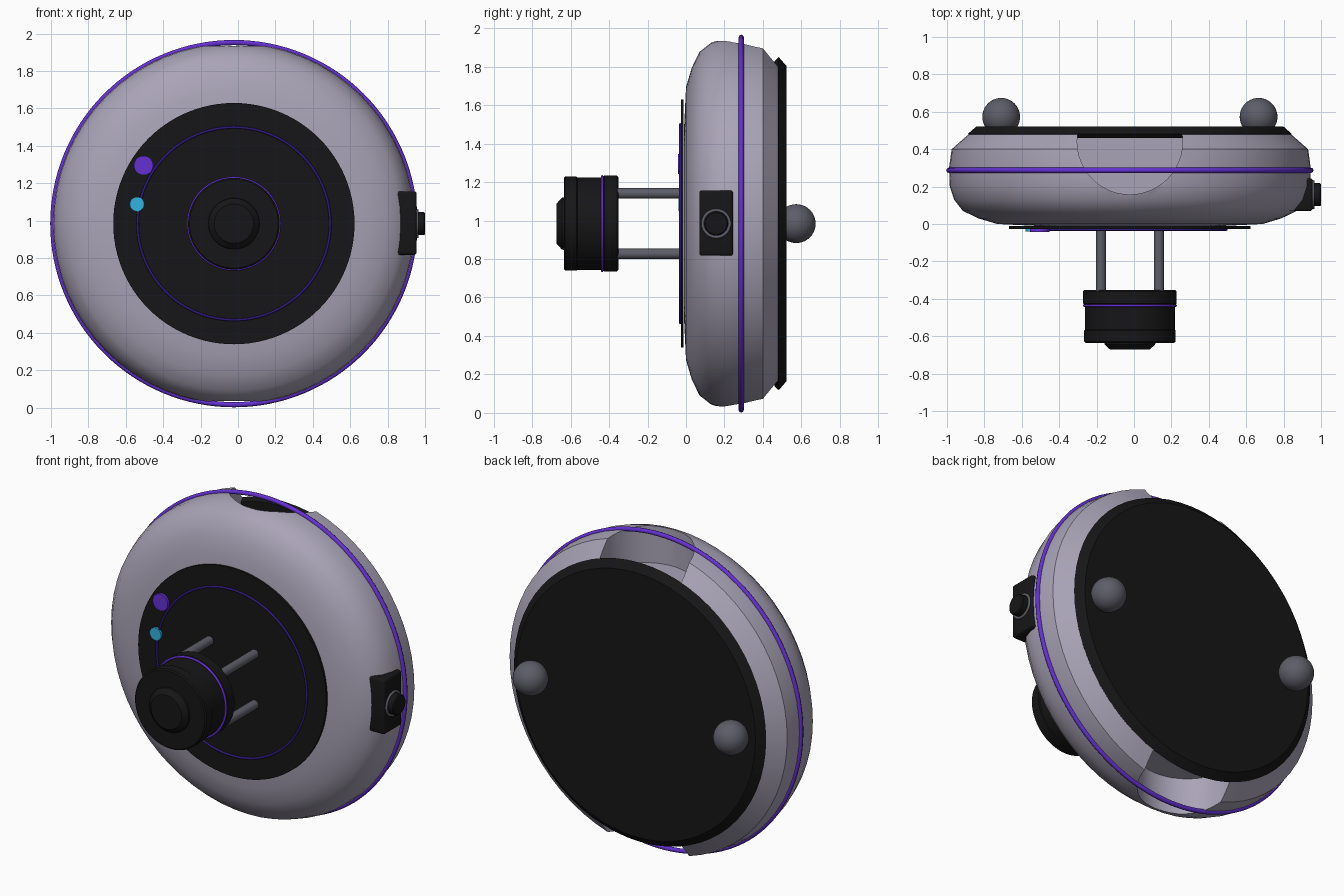
import bpy, bmesh, math
from mathutils import Matrix, Vector

if "Cube" in bpy.data.objects:
    bpy.data.objects.remove(bpy.data.objects["Cube"])

CX, CZ = -0.022, 0.984


def material(name, rgb):
    m = bpy.data.materials.new(name)
    m.diffuse_color = (*rgb, 1)
    m.use_nodes = True
    m.node_tree.nodes["Principled BSDF"].inputs["Base Color"].default_value = m.diffuse_color
    return m


SHELL = material("shell_grey", (0.40, 0.37, 0.47))
BLACK = material("black", (0.008, 0.008, 0.009))
STEEL = material("steel", (0.11, 0.11, 0.14))
PURPLE = material("purple", (0.13, 0.03, 0.65))
INDIGO = material("indigo", (0.03, 0.01, 0.2))
CYAN = material("cyan", (0.03, 0.45, 0.75))


def finish(name, bm, mat, angle=35):
    bmesh.ops.recalc_face_normals(bm, faces=bm.faces)
    me = bpy.data.meshes.new(name)
    bm.to_mesh(me)
    bm.free()
    ob = bpy.data.objects.new(name, me)
    bpy.context.collection.objects.link(ob)
    if mat:
        me.materials.append(mat)
    smooth(ob, angle)
    return ob


def smooth(ob, angle=35):
    bpy.ops.object.select_all(action='DESELECT')
    ob.select_set(True)
    bpy.context.view_layer.objects.active = ob
    bpy.ops.object.shade_smooth_by_angle(angle=math.radians(angle))


def lathe(name, profile, mat, x=CX, z=CZ, seg=64, closed=False, axis='Y', y=0, angle=35):
    """Spin (along, radius) points about the Y axis (or X axis) through x, y, z."""
    bm = bmesh.new()
    pts = list(profile)
    if not closed:
        pts = [(pts[0][0], 0)] + pts + [(pts[-1][0], 0)]
    rows = []
    for i in range(seg):
        a = 2 * math.pi * i / seg
        c, s = math.cos(a), math.sin(a)
        rows.append([bm.verts.new((r * c, t, r * s) if axis == 'Y' else (t, r * c, r * s))
                     for t, r in pts])
    n = len(pts)
    for i in range(seg):
        p, q = rows[i], rows[(i + 1) % seg]
        for j in range(n if closed else n - 1):
            k = (j + 1) % n
            bm.faces.new((p[j], p[k], q[k], q[j]))
    bmesh.ops.remove_doubles(bm, verts=bm.verts, dist=1e-5)
    bmesh.ops.translate(bm, verts=bm.verts, vec=(x, y, z))
    return finish(name, bm, mat, angle)


def ring(name, along, major, minor, mat, seg=96, **kw):
    prof = [(along + minor * math.sin(k * math.pi / 4), major + minor * math.cos(k * math.pi / 4))
            for k in range(8)]
    return lathe(name, prof, mat, seg=seg, closed=True, angle=60, **kw)


# main shell with scooped notches at top and bottom
shell = lathe("shell", [(-0.01, 0.5), (0, 0.71), (0.03, 0.81), (0.07, 0.893), (0.13, 0.94),
                        (0.2, 0.963), (0.3, 0.967), (0.40, 0.953), (0.49, 0.85)], SHELL)
for label, side in (("top", 1), ("bottom", -1)):
    bm = bmesh.new()
    bmesh.ops.create_cone(bm, cap_ends=True, segments=48, radius1=0.282, radius2=0.282, depth=0.6,
                          matrix=Matrix.Translation((CX, 0.44, CZ + side * 1.02)))
    cutter = finish(label + "_notch_cutter", bm, None)
    mod = shell.modifiers.new(label + "_notch", 'BOOLEAN')
    mod.object = cutter
    mod.operation = 'DIFFERENCE'
    mod.solver = 'EXACT'
    bpy.context.view_layer.objects.active = shell
    bpy.ops.object.modifier_apply(modifier=mod.name)
    bpy.data.objects.remove(cutter)
smooth(shell)

# back plate and outer band
lathe("back_plate", [(0.46, 0.845), (0.482, 0.866), (0.522, 0.82)], BLACK)
ring("outer_band", 0.287, 0.968, 0.014, PURPLE, seg=128)

# front disc, thin ring and indicator dots
lathe("front_disc", [(-0.026, 0.645), (-0.012, 0.645)], BLACK, seg=96)
ring("front_disc_ring", -0.03, 0.515, 0.007, INDIGO)
lathe("large_indicator", [(-0.042, 0.052), (-0.024, 0.052)], PURPLE, x=-0.505, z=1.295, seg=32)
lathe("small_indicator", [(-0.04, 0.039), (-0.024, 0.039)], CYAN, x=-0.54, z=1.088, seg=32)

# projecting head: four rods, barrel, collars, band and lens
for i in (-1, 1):
    for j in (-1, 1):
        lathe("head_rod", [(-0.37, 0.027), (-0.015, 0.027)], STEEL,
              x=CX + i * 0.155, z=CZ + j * 0.157, seg=20)
lathe("head_barrel", [(-0.6, 0.24), (-0.4, 0.24)], BLACK)
lathe("head_rear_collar", [(-0.432, 0.242), (-0.425, 0.25), (-0.36, 0.25), (-0.352, 0.242)], BLACK)
lathe("head_front_collar", [(-0.635, 0.237), (-0.628, 0.245), (-0.57, 0.245), (-0.562, 0.237)], BLACK)
ring("head_band", -0.436, 0.245, 0.007, PURPLE, seg=64)
lathe("head_lens", [(-0.672, 0.105), (-0.645, 0.135), (-0.62, 0.14)], BLACK)

# side control: bevelled block, knob and trim ring
bm = bmesh.new()
bmesh.ops.create_cube(bm, size=1)
bmesh.ops.scale(bm, verts=bm.verts, vec=(0.13, 0.175, 0.34))
bmesh.ops.bevel(bm, geom=list(bm.edges), offset=0.014, segments=3, profile=0.5, affect='EDGES')
bmesh.ops.translate(bm, verts=bm.verts, vec=(0.89, 0.157, CZ + 0.003))
finish("side_block", bm, BLACK)
lathe("side_knob", [(0.92, 0.062), (0.994, 0.062), (1.0, 0.056)], BLACK,
      x=0, y=0.157, seg=40, axis='X')
ring("side_knob_trim", 0.958, 0.07, 0.008, STEEL, x=0, y=0.157, seg=48, axis='X')

# rear ball feet
for side in (-1, 1):
    bm = bmesh.new()
    bmesh.ops.create_uvsphere(bm, u_segments=40, v_segments=20, radius=0.101,
                              matrix=Matrix.Translation((CX + side * 0.688, 0.573, CZ)))
    finish("rear_ball", bm, STEEL)
